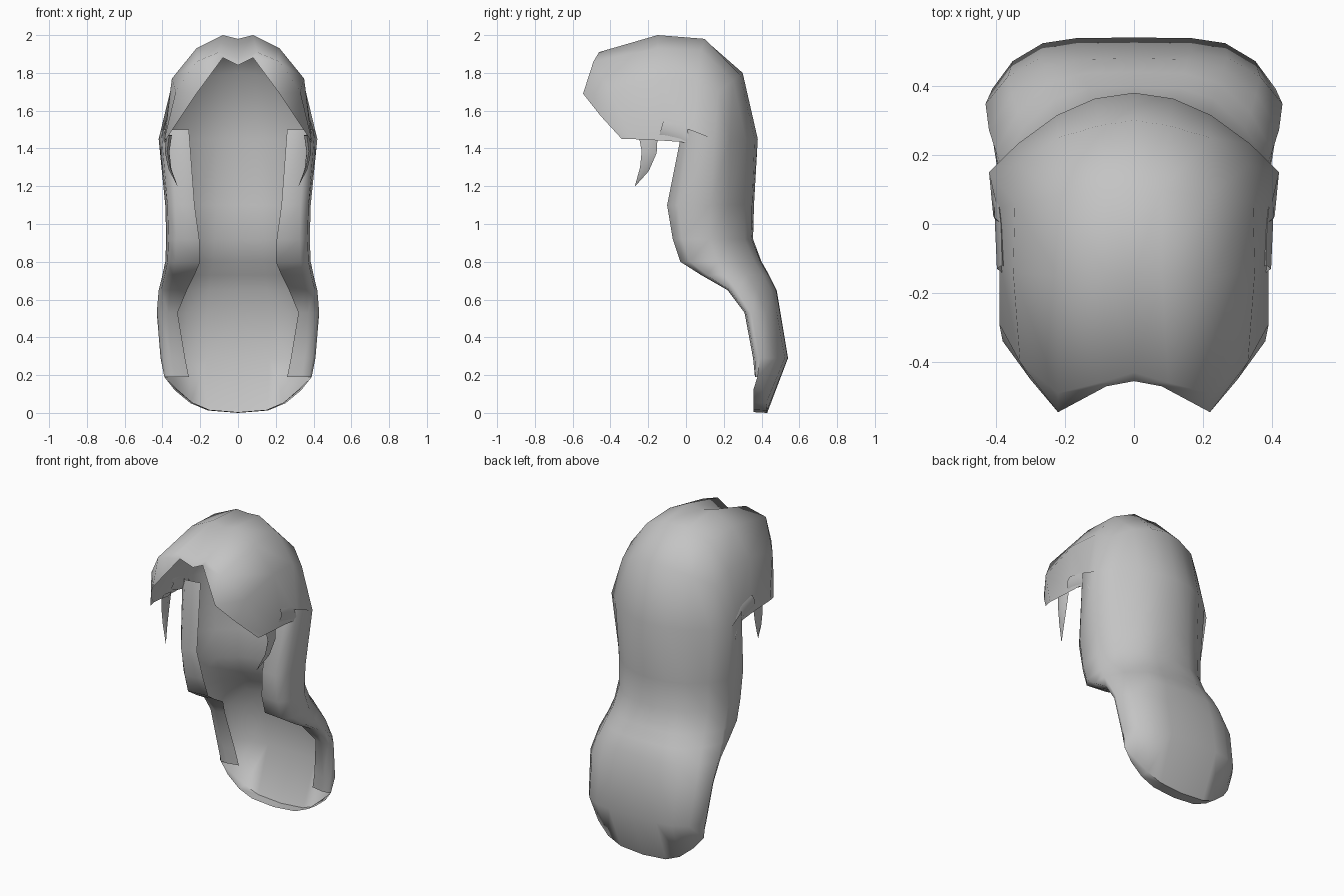
import bpy
import bmesh
import math
from mathutils import Vector

if "Cube" in bpy.data.objects:
    bpy.data.objects.remove(bpy.data.objects["Cube"], do_unlink=True)

hair = bpy.data.materials.new("light_grey_hair")
hair.use_nodes = True
grey = (0.55, 0.55, 0.55, 1)
hair.diffuse_color = grey
hair.node_tree.nodes["Principled BSDF"].inputs["Base Color"].default_value = grey


def add_grid(bm, rows):
    """Skin a list of equally long point rows with quads."""
    verts = [[bm.verts.new(point) for point in row] for row in rows]
    for upper, lower in zip(verts, verts[1:]):
        for i in range(len(upper) - 1):
            bm.faces.new((upper[i], upper[i + 1], lower[i + 1], lower[i]))


def finish(bm, name, angle):
    """Weld the half mesh, mirror it across x and shade it."""
    bmesh.ops.remove_doubles(bm, verts=bm.verts, dist=0.0005)
    bmesh.ops.recalc_face_normals(bm, faces=bm.faces)
    mesh = bpy.data.meshes.new(name)
    bm.to_mesh(mesh)
    bm.free()
    mesh.materials.append(hair)
    obj = bpy.data.objects.new(name, mesh)
    bpy.context.collection.objects.link(obj)
    mirror = obj.modifiers.new("mirror", "MIRROR")
    mirror.use_clip = True
    bpy.ops.object.select_all(action="DESELECT")
    obj.select_set(True)
    bpy.context.view_layer.objects.active = obj
    bpy.ops.object.modifier_apply(modifier=mirror.name)
    bpy.ops.object.shade_smooth_by_angle(angle=math.radians(angle))
    return obj


def section(z, back, width, front, flap, power):
    """Half a C-shaped slice: back centre, around the side, to the front flap."""
    drop = min(0.23, 0.8 * (back - front))
    row = []
    for f in (0, 0.27, 0.53, 0.8, 1):
        x = f ** (1 / (1 + (power - 2) * 0.15))
        row.append(Vector((width * x, back - drop * x ** power, z)))
    side = back - drop
    row.append(Vector((width * 0.97, front + 0.25 * (side - front), z)))
    row.append(Vector((width * 0.86, front, z)))
    row.append(Vector((flap, front + 0.015, z)))
    return row


# Long back curtain: height, back y, half width, front y, flap x, squareness
levels = [
    (1.45, 0.38, 0.42, -0.02, 0.26, 2),
    (1.10, 0.36, 0.385, -0.10, 0.23, 2.6),
    (0.92, 0.355, 0.38, -0.07, 0.205, 3),
    (0.80, 0.40, 0.385, -0.03, 0.20, 3.5),
    (0.73, 0.44, 0.40, 0.08, 0.23, 4),
    (0.65, 0.48, 0.42, 0.22, 0.27, 4),
    (0.53, 0.50, 0.43, 0.31, 0.32, 4.5),
    (0.29, 0.54, 0.41, 0.355, 0.28, 5),
]
curtain = [section(*level) for level in levels]
for point in curtain[0][5:]:
    point.z += 0.05

# Rounded hem that curls under
hem = section(0, 0.43, 0.39, 0.365, 0.26, 5)
for i, point in enumerate(hem):
    point.z = 0.19 * min(1, point.x / 0.39) ** 3 if i < 5 else 0.19
lip = [Vector((p.x * 0.96, 0.357, p.z + 0.004)) if i < 4 else p.copy()
       for i, p in enumerate(hem)]
curtain += [hem, lip]

# Cap with a parted fringe, rows run from the front edge to the back
cap = [
    [(0, -0.455, 1.84), (0.08, -0.47, 1.88), (0.22, -0.545, 1.69),
     (0.30, -0.45, 1.57), (0.38, -0.34, 1.45)],
    [(0, -0.43, 1.88), (0.1, -0.46, 1.91), (0.22, -0.49, 1.86),
     (0.33, -0.40, 1.7), (0.39, -0.29, 1.45)],
    [(0, -0.15, 1.98), (0.08, -0.15, 2), (0.22, -0.15, 1.93),
     (0.35, -0.14, 1.77), (0.39, -0.1, 1.44)],
    [(0, 0.1, 1.975), (0.08, 0.1, 1.98), (0.22, 0.08, 1.92),
     (0.345, 0.06, 1.76), (0.395, 0.04, 1.43)],
    [(0, 0.3, 1.8), (0.1, 0.285, 1.79), (0.22, 0.25, 1.76),
     (0.33, 0.17, 1.7), curtain[0][4]],
    curtain[0][:5],
]

bm = bmesh.new()
add_grid(bm, cap)
add_grid(bm, curtain)
finish(bm, "hair_shell", 65)


def strand(name, path, widths, thickness):
    """Flat tapering lock that follows a path and ends in a point."""
    bm = bmesh.new()
    path = [Vector(p) for p in path]
    rows = []
    for i, (p, w) in enumerate(zip(path, widths)):
        along = path[min(i + 1, len(path) - 1)] - path[max(i - 1, 0)]
        across = along.cross(Vector((1, 0, 0))).normalized() * w
        out = Vector((thickness * w / widths[0], 0, 0))
        rows.append([p + across, p + out, p - across, p - out, p + across])
    add_grid(bm, rows)
    finish(bm, name, 60)


# Loose locks in front of the ears and along the cap rim
strand("temple_locks",
       [(0.365, -0.2, 1.47), (0.375, -0.195, 1.38), (0.36, -0.22, 1.29),
        (0.32, -0.27, 1.2)],
       [0.05, 0.04, 0.025, 0.001], 0.015)
strand("side_locks",
       [(0.382, -0.13, 1.51), (0.385, -0.02, 1.48), (0.393, 0.045, 1.44),
        (0.41, 0.09, 1.35)],
       [0.04, 0.045, 0.03, 0.001], 0.015)
